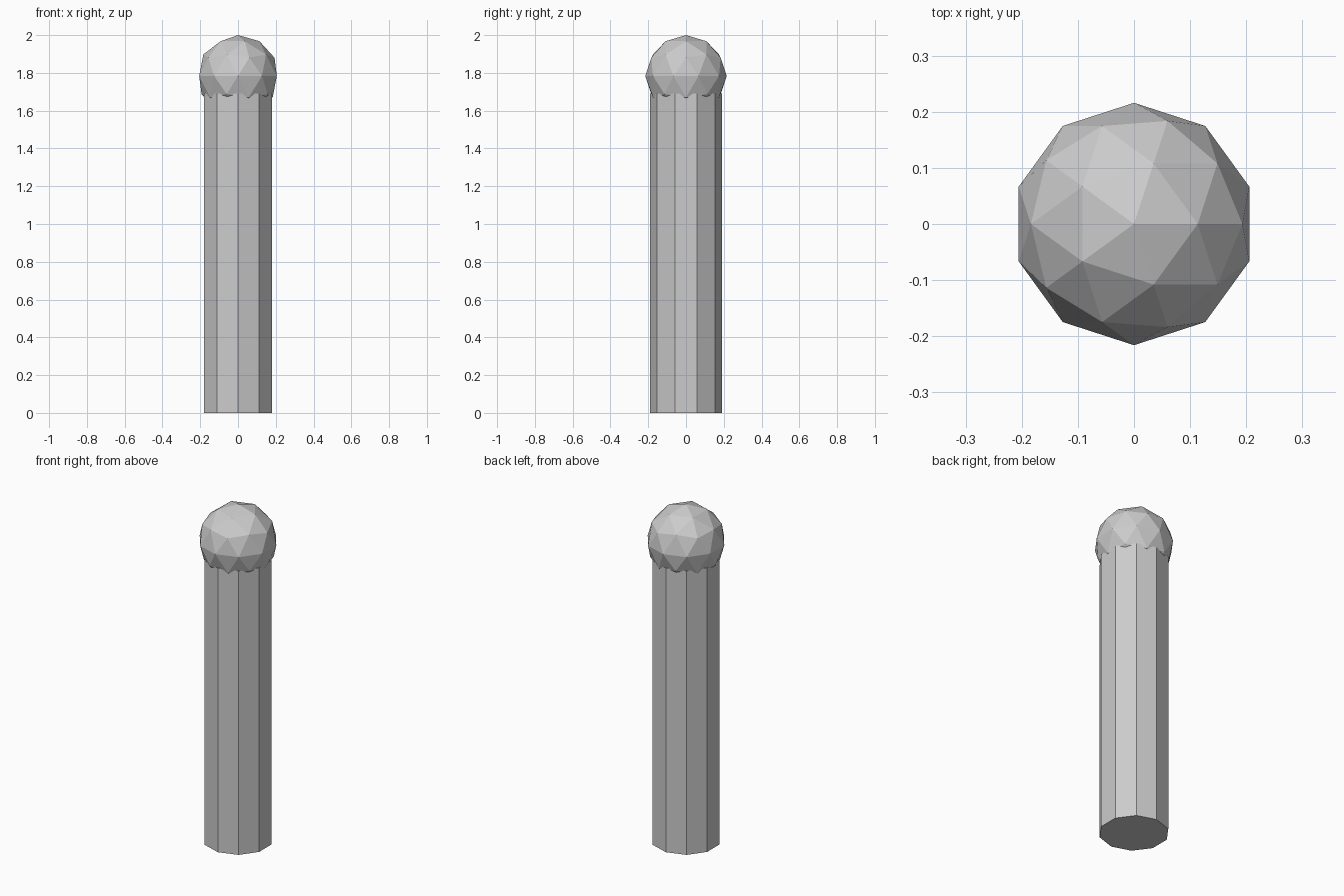
import bpy
from math import radians

if "Cube" in bpy.data.objects:
    bpy.data.objects.remove(bpy.data.objects["Cube"])

# ten-sided post standing on the ground, one corner facing front
HEIGHT = 1.69
bpy.ops.mesh.primitive_cylinder_add(vertices=10, radius=0.19, depth=HEIGHT,
                                    location=(0, 0, HEIGHT / 2))
post = bpy.context.object
post.name = "post"

# faceted ball sunk onto the top of the post
RADIUS = 0.216
bpy.ops.mesh.primitive_ico_sphere_add(subdivisions=2, radius=RADIUS,
                                      location=(0, 0, 2 - RADIUS))
ball = bpy.context.object
ball.name = "ball_cap"

# flat facets everywhere
for part in (post, ball):
    for face in part.data.polygons:
        face.use_smooth = False
